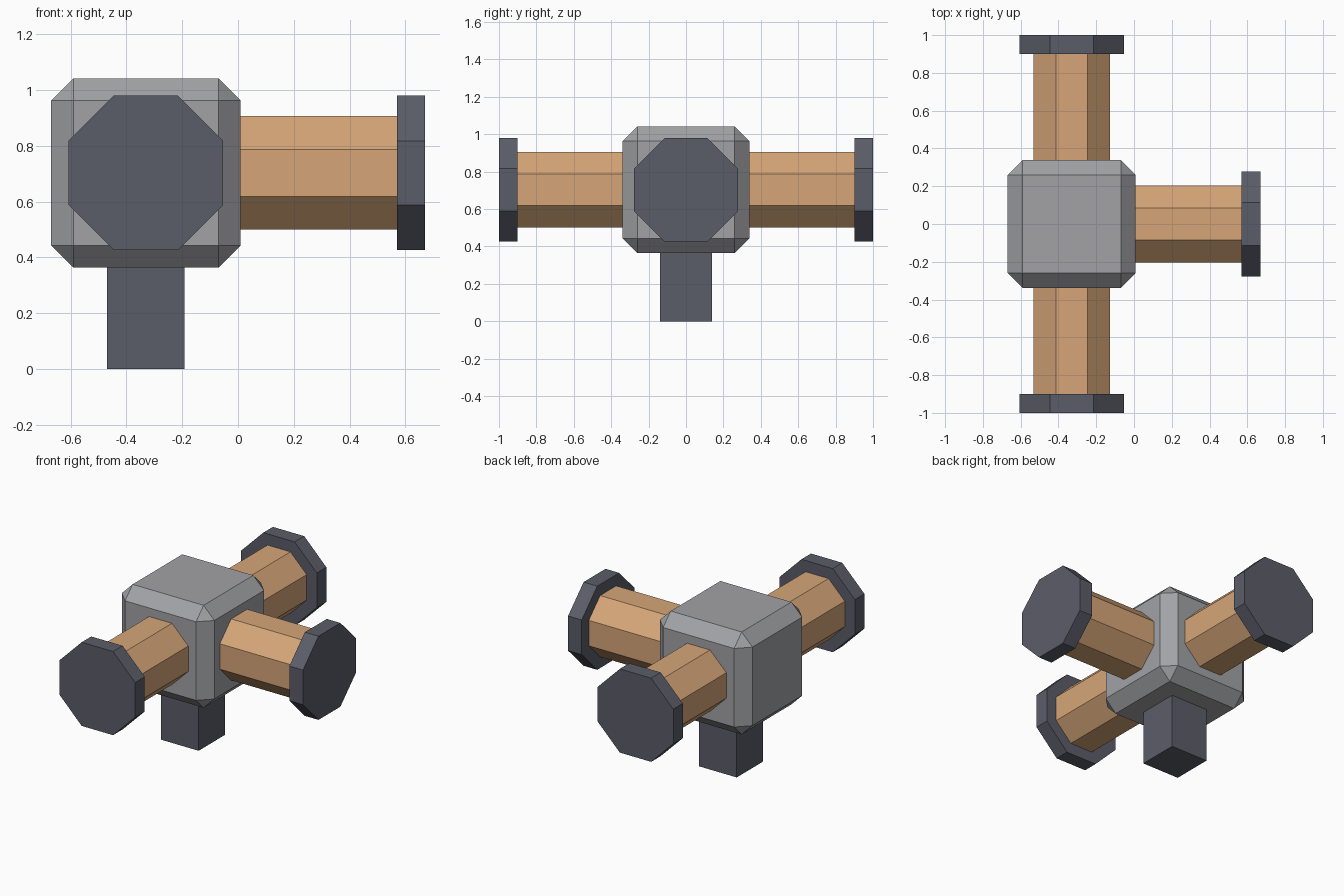
import bpy
import math
from mathutils import Vector

if "Cube" in bpy.data.objects:
    bpy.data.objects.remove(bpy.data.objects["Cube"], do_unlink=True)


def material(name, colour):
    mat = bpy.data.materials.new(name)
    mat.use_nodes = True
    mat.diffuse_color = (*colour, 1)
    mat.node_tree.nodes["Principled BSDF"].inputs["Base Color"].default_value = (*colour, 1)
    return mat


grey = material("light grey", (0.36, 0.365, 0.38))
dark = material("dark slate", (0.105, 0.11, 0.14))
copper = material("copper", (0.67, 0.38, 0.19))

HUB = Vector((-0.33, 0, 0.703))


def box(name, size, location, mat):
    bpy.ops.mesh.primitive_cube_add(size=1, location=location)
    obj = bpy.context.object
    obj.name = name
    obj.scale = size
    bpy.ops.object.transform_apply(location=False, rotation=False, scale=True)
    obj.data.materials.append(mat)
    return obj


def octagon(name, direction, start, end, apothem, mat):
    """Eight-sided prism along a direction from the hub, flat side up."""
    bpy.ops.mesh.primitive_cylinder_add(
        vertices=8, radius=apothem / math.cos(math.pi / 8), depth=end - start)
    obj = bpy.context.object
    obj.name = name
    # Turn the flats square to the axes, then lay the prism along its direction
    for v in obj.data.vertices:
        x, y, z = v.co
        c, s = math.cos(math.pi / 8), math.sin(math.pi / 8)
        v.co = (c * x - s * y, s * x + c * y, z)
    obj.rotation_euler = direction.to_track_quat("Z", "Y").to_euler()
    obj.location = HUB + direction * (start + end) / 2
    obj.data.materials.append(mat)


# Chamfered central block
body = box("hub_block", (0.678, 0.678, 0.678), HUB, grey)
bevel = body.modifiers.new("chamfer", "BEVEL")
bevel.width = 0.079
bevel.segments = 1

# Square stem below the block
box("square_stem", (0.277, 0.277, 0.40), (HUB.x, 0, 0.20), dark)

# Three pipes with end flanges
for side, direction in (("front", (0, -1, 0)), ("back", (0, 1, 0)), ("left", (1, 0, 0))):
    axis = Vector(direction)
    octagon(side + "_pipe", axis, 0.30, 0.91, 0.203, copper)
    octagon(side + "_flange", axis, 0.90, 1.0, 0.277, dark)
